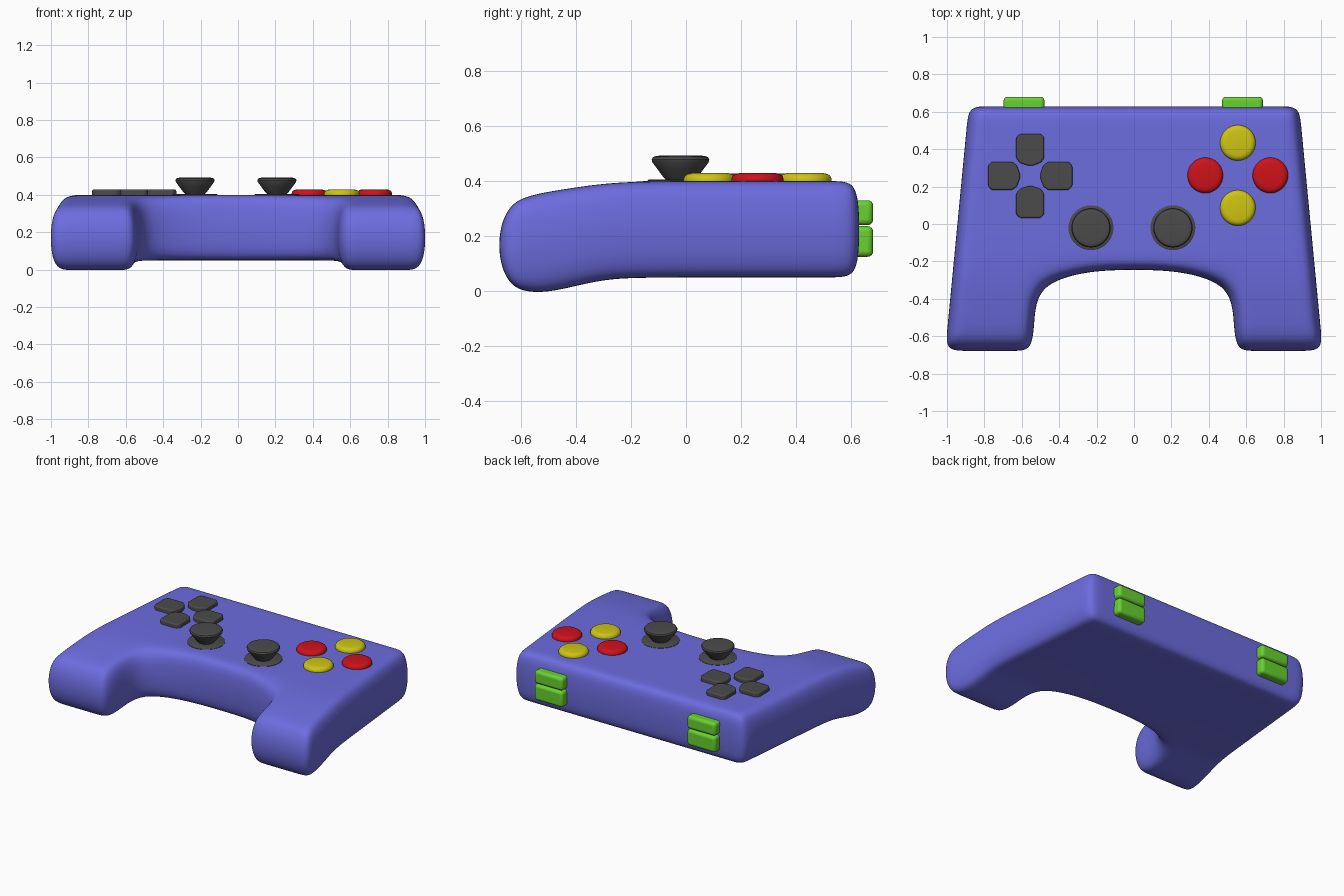
import bpy, bmesh, math
from mathutils import Matrix, Vector

if "Cube" in bpy.data.objects:
    bpy.data.objects.remove(bpy.data.objects["Cube"])


def material(name, rgb):
    m = bpy.data.materials.new(name)
    m.diffuse_color = (*rgb, 1)
    m.use_nodes = True
    m.node_tree.nodes["Principled BSDF"].inputs["Base Color"].default_value = m.diffuse_color
    return m


BLUE = material("blue", (0.15, 0.15, 0.74))
DARK = material("dark_grey", (0.07, 0.07, 0.07))
RED = material("red", (0.62, 0.006, 0.01))
YELLOW = material("yellow", (0.62, 0.56, 0.006))
GREEN = material("green", (0.14, 0.64, 0.03))


def make_object(name, bm, mat, loc=(0, 0, 0)):
    bmesh.ops.recalc_face_normals(bm, faces=bm.faces)
    me = bpy.data.meshes.new(name)
    bm.to_mesh(me)
    bm.free()
    me.materials.append(mat)
    ob = bpy.data.objects.new(name, me)
    ob.location = loc
    bpy.context.collection.objects.link(ob)
    return ob


def smooth(ob, angle=40):
    bpy.ops.object.select_all(action='DESELECT')
    bpy.context.view_layer.objects.active = ob
    ob.select_set(True)
    bpy.ops.object.shade_smooth_by_angle(angle=math.radians(angle))


def bevel(ob, width, segments=3):
    m = ob.modifiers.new("bevel", 'BEVEL')
    m.width, m.segments, m.limit_method = width, segments, 'ANGLE'


def lathe(name, profile, mat, loc, steps=48):
    bm = bmesh.new()
    vs = [bm.verts.new((r, 0, z)) for r, z in profile]
    es = [bm.edges.new(p) for p in zip(vs, vs[1:])]
    bmesh.ops.spin(bm, geom=vs + es, cent=(0, 0, 0), axis=(0, 0, 1),
                   angle=math.tau, steps=steps, use_duplicate=False)
    bmesh.ops.remove_doubles(bm, verts=bm.verts, dist=1e-5)
    ob = make_object(name, bm, mat, loc)
    smooth(ob)
    return ob


# Body: half control cage (rows back to front, columns centre to side), mirrored
ROW_Y = [0.63, 0.53, 0.2, -0.14, -0.30, -0.46, -0.55, -0.68]
TOP_Z = [0.40, 0.40, 0.40, 0.40, 0.392, 0.368, 0.352, 0.325]
LOW_Z = [0.05, 0.05, 0.05, 0.05, 0.045, 0.003, -0.007, 0.01]
LEVELS = [0, 0.3, 0.7, 1]


def cage_point(r, c, k):
    y = ROW_Y[r]
    outer = 0.885 + 0.096 * (0.63 - y)
    inner = [0.45, 0.45, 0.45, 0.45, 0.49, 0.53, 0.532, 0.55][r]
    x = [0, 0.25, inner, 0.64, outer - 0.115, outer][c]
    top, low = TOP_Z[r], LOW_Z[r]
    if r == 4 and c < 3:
        y = [-0.245, -0.25, -0.32][c]
        if c < 2:
            top, low = 0.40, 0.05
    if k in (0, 3):     # draw the rims in for rounder edges
        x -= 0.03 * (c == 5)
        x += 0.03 * (c == 2 and r >= 4)
        y -= 0.015 * (r == 0)
        y += 0.045 * (r == 7)
        y += 0.02 * (r == 4 and c <= 2)
    return (x, y, low + (top - low) * LEVELS[k])


bm = bmesh.new()
verts = {}


def cage_face(*keys):
    for key in keys:
        if key not in verts:
            verts[key] = bm.verts.new(cage_point(*key))
    bm.faces.new([verts[key] for key in keys])


for k in (0, 3):
    for r in range(7):
        for c in range(0 if r < 4 else 2, 5):
            cage_face((r, c, k), (r, c + 1, k), (r + 1, c + 1, k), (r + 1, c, k))
rim = ([(0, c) for c in range(6)] + [(r, 5) for r in range(1, 8)]
       + [(7, c) for c in (4, 3, 2)] + [(r, 2) for r in (6, 5, 4)] + [(4, 1), (4, 0)])
for a, b in zip(rim, rim[1:]):
    for k in range(3):
        cage_face((*a, k), (*b, k), (*b, k + 1), (*a, k + 1))
bmesh.ops.recalc_face_normals(bm, faces=bm.faces)
# Orient the open half shell outwards
if max(bm.faces, key=lambda f: f.calc_center_median().z).normal.z < 0:
    bmesh.ops.reverse_faces(bm, faces=bm.faces)
me = bpy.data.meshes.new("body")
bm.to_mesh(me)
bm.free()
me.materials.append(BLUE)
me.shade_smooth()
body = bpy.data.objects.new("body", me)
bpy.context.collection.objects.link(body)
mirror = body.modifiers.new("mirror", 'MIRROR')
mirror.use_clip = True
sub = body.modifiers.new("subdivision", 'SUBSURF')
sub.levels = sub.render_levels = 4

# Direction pad: four pointed keys around a centre
KEY = [(0.012, 0.055), (0.055, 0.07), (0.075, 0.095), (0.075, 0.205), (0.055, 0.225)]
outline = KEY + [(-x, y) for x, y in reversed(KEY)]
for i, side in enumerate(("back", "left", "front", "right")):
    bm = bmesh.new()
    f = bm.faces.new([bm.verts.new((x, y, 0)) for x, y in outline])
    new = bmesh.ops.extrude_face_region(bm, geom=[f])["geom"]
    bmesh.ops.translate(bm, vec=(0, 0, 0.05),
                        verts=[v for v in new if isinstance(v, bmesh.types.BMVert)])
    bm.transform(Matrix.Rotation(i * math.pi / 2, 4, 'Z'))
    key = make_object("direction_key_" + side, bm, DARK, (-0.555, 0.257, 0.378))
    bevel(key, 0.008)
    smooth(key)

# Round action buttons
BUTTON = [(0, 0.031), (0.065, 0.031), (0.08, 0.028), (0.09, 0.021),
          (0.095, 0.01), (0.095, 0.0), (0.09, -0.02), (0, -0.02)]
for i, (side, mat) in enumerate((("right", RED), ("back", YELLOW),
                                 ("left", RED), ("front", YELLOW))):
    a = i * math.pi / 2
    lathe("action_button_" + side, BUTTON, mat,
          (0.555 + 0.174 * math.cos(a), 0.26 + 0.174 * math.sin(a), 0.398))

# Thumb sticks with base discs
STICK = [(0, 0.492), (0.08, 0.492), (0.088, 0.491), (0.1, 0.487), (0.105, 0.478),
         (0.102, 0.468), (0.085, 0.445), (0.065, 0.418), (0.05, 0.402), (0.05, 0.38), (0, 0.38)]
DISC = [(0, 0.405), (0.115, 0.405), (0.12, 0.402), (0.12, 0.38), (0, 0.38)]
for side, x in (("left", -0.23), ("right", 0.208)):
    lathe("stick_base_" + side, DISC, DARK, (x, -0.02, 0))
    lathe("thumb_stick_" + side, STICK, DARK, (x, -0.02, 0))

# Shoulder buttons on the back edge, in stacked pairs
for side, x in (("left", -0.588), ("right", 0.58)):
    for level, low, high in (("lower", 0.125, 0.236), ("upper", 0.24, 0.33)):
        bm = bmesh.new()
        bmesh.ops.create_cube(bm, size=1)
        bm.transform(Matrix.Diagonal((0.218, 0.08, high - low, 1)))
        ob = make_object(f"shoulder_button_{level}_{side}", bm, GREEN,
                         (x, 0.64, (low + high) / 2))
        bevel(ob, 0.02, 4)
        smooth(ob)
